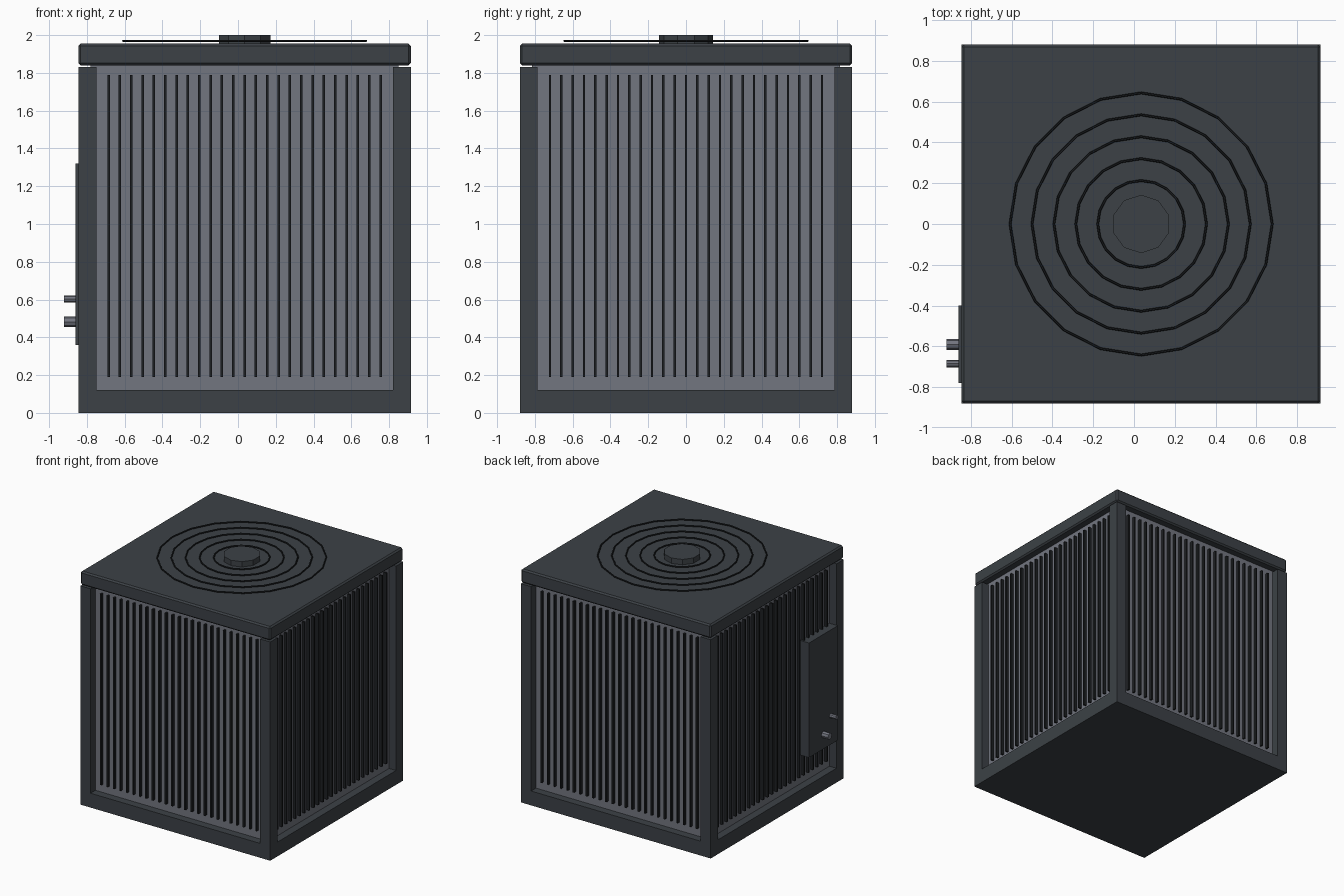
import bpy
import math
from mathutils import Vector

cube = bpy.data.objects.get("Cube")
if cube:
    bpy.data.objects.remove(cube, do_unlink=True)


def material(name, color):
    m = bpy.data.materials.new(name)
    m.use_nodes = True
    m.diffuse_color = (*color, 1)
    m.node_tree.nodes["Principled BSDF"].inputs["Base Color"].default_value = (*color, 1)
    return m


CASING = material("charcoal casing", (0.045, 0.053, 0.061))
GRILLE = material("grey grille", (0.17, 0.18, 0.215))
BLACK = material("black trim", (0.012, 0.014, 0.016))
METAL = material("pipe metal", (0.17, 0.18, 0.215))

CX = 0.035      # cabinet centre
HALF = 0.88     # cabinet half width
POST = 0.095    # corner post width
RECESS = 0.065  # grille depth behind the frame


def finish(name, mat, bevel=0):
    o = bpy.context.object
    o.name = name
    o.data.materials.append(mat)
    if bevel:
        b = o.modifiers.new("bevel", 'BEVEL')
        b.width, b.segments = bevel, 1
    return o


def box(name, lo, hi, mat, bevel=0):
    lo, hi = Vector(lo), Vector(hi)
    bpy.ops.mesh.primitive_cube_add(size=1, location=(lo + hi) / 2)
    bpy.context.object.scale = hi - lo
    bpy.ops.object.transform_apply(location=False, rotation=False, scale=True)
    return finish(name, mat, bevel)


def cylinder(name, center, r, depth, sides, mat, rot=(0, 0, 0), bevel=0):
    bpy.ops.mesh.primitive_cylinder_add(vertices=sides, radius=r, depth=depth,
                                        location=center, rotation=rot)
    return finish(name, mat, bevel)


# Cabinet: base tray, corner posts, grille core and lid
box("base_tray", (CX - HALF, -HALF, 0), (CX + HALF, HALF, 0.12), CASING)
for sx in (-1, 1):
    for sy in (-1, 1):
        xs = sorted(CX + sx * d for d in (HALF, HALF - POST))
        ys = sorted(sy * d for d in (HALF, HALF - POST))
        box("corner_post", (xs[0], ys[0], 0.12), (xs[1], ys[1], 1.832), CASING)
inner = HALF - RECESS
box("grille_core", (CX - inner, -inner, 0.1), (CX + inner, inner, 1.85), GRILLE)
box("lid", (CX - HALF, -HALF, 1.84), (CX + HALF, HALF, 1.955), CASING, 0.012)

# Vertical fins on all four sides
for side in range(4):
    a = side * math.pi / 2
    out = Vector((math.sin(a), -math.cos(a), 0))
    along = Vector((math.cos(a), math.sin(a), 0))
    for i in range(25):
        c = Vector((CX, 0, 0.99)) + out * inner + along * (i - 12) * 0.06
        size = Vector(abs(k) for k in along * 0.013 + out * 0.05) + Vector((0, 0, 1.6))
        box("grille_fin", c - size / 2, c + size / 2, BLACK)

# Fan guard rings and hub
for i in range(5):
    bpy.ops.mesh.primitive_torus_add(major_segments=20, minor_segments=6,
                                     major_radius=0.213 + i * 0.1075, minor_radius=0.006,
                                     location=(CX, 0, 1.97))
    finish("fan_guard_ring", BLACK)
cylinder("fan_hub", (CX, 0, 1.972), 0.143, 0.056, 10, CASING)

# Service panel with two pipe stubs
box("service_panel", (-0.86, -0.78, 0.36), (-0.77, -0.40, 1.32), CASING)
for y, z, r in ((-0.59, 0.482, 0.027), (-0.685, 0.603, 0.018)):
    cylinder("pipe_stub", (-0.88, y, z), r, 0.08, 8, METAL, (0, math.pi / 2, 0))
